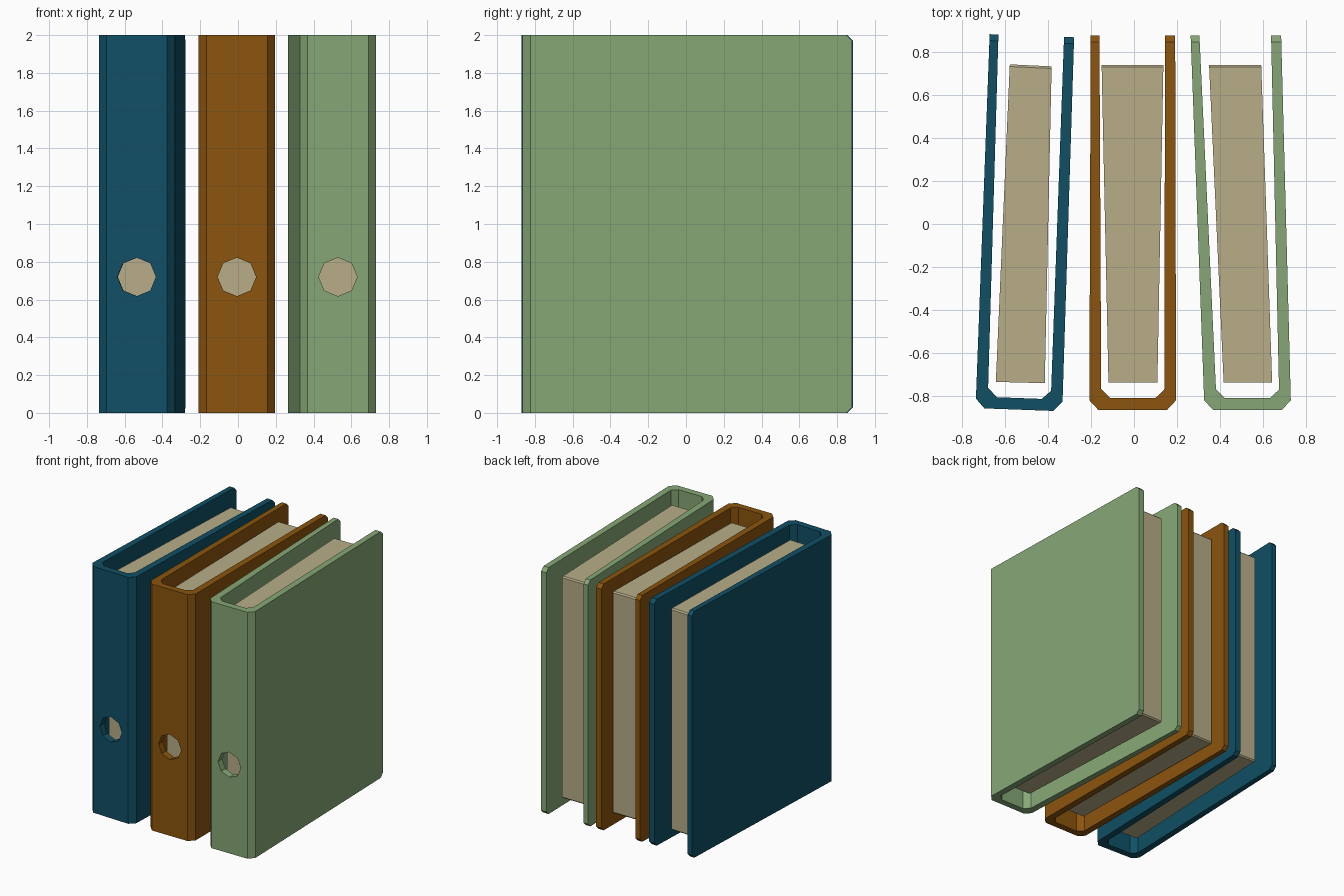
import bpy, bmesh, math
from mathutils import Matrix, Vector

if "Cube" in bpy.data.objects:
    bpy.data.objects.remove(bpy.data.objects["Cube"])


def material(name, rgb):
    m = bpy.data.materials.new(name)
    m.diffuse_color = (*rgb, 1)
    m.use_nodes = True
    m.node_tree.nodes["Principled BSDF"].inputs["Base Color"].default_value = m.diffuse_color
    return m


def prism(name, pts, z0, z1, mat, bevel_pairs, bevel):
    """Extrude an xy outline and chamfer chosen outline edges at both ends."""
    bm = bmesh.new()
    n = len(pts)
    low = [bm.verts.new((x, y, z0)) for x, y in pts]
    top = [bm.verts.new((x, y, z1)) for x, y in pts]
    bm.faces.new(low[::-1])
    bm.faces.new(top)
    for i in range(n):
        j = (i + 1) % n
        bm.faces.new((low[i], low[j], top[j], top[i]))
    edges = [bm.edges.get((ring[a], ring[b])) for ring in (low, top) for a, b in bevel_pairs]
    bmesh.ops.bevel(bm, geom=edges, offset=bevel, segments=1, affect='EDGES')
    bmesh.ops.recalc_face_normals(bm, faces=bm.faces[:])
    me = bpy.data.meshes.new(name)
    bm.to_mesh(me)
    bm.free()
    me.materials.append(mat)
    ob = bpy.data.objects.new(name, me)
    bpy.context.collection.objects.link(ob)
    return ob


def binder(label, rgb, cx, turn, lean_l, lean_r, pages):
    # U-shaped cover: outer outline, then inner outline back again
    tl, tr, tip = -0.2 + lean_l, 0.2 + lean_r, 0.878
    local = [(tl, tip), (-0.202, -0.822), (-0.161, -0.866),
             (0.161, -0.866), (0.202, -0.822), (tr, tip),
             (tr - 0.047, tip), (0.147, -0.772), (0.105, -0.812),
             (-0.105, -0.812), (-0.147, -0.769), (tl + 0.041, tip)]
    place = Matrix.Translation((cx, 0, 0)) @ Matrix.Rotation(turn, 4, 'Z')
    pts = [(place @ Vector((x, y, 0))).to_2d() for x, y in local]
    cover = prism(label + "_cover", pts, 0, 2, material(label, rgb),
                  [(0, 11), (5, 6)], 0.03)

    # octagonal finger hole through the spine
    bpy.ops.mesh.primitive_cylinder_add(vertices=8, radius=0.102, depth=0.2)
    cutter = bpy.context.object
    cutter.hide_render = True
    cutter.data.transform(place @ Matrix.Translation((0, -0.84, 0.72))
                          @ Matrix.Rotation(math.pi / 2, 4, 'X'))
    mod = cover.modifiers.new("finger_hole", 'BOOLEAN')
    mod.operation, mod.solver, mod.object = 'DIFFERENCE', 'EXACT', cutter
    bpy.context.view_layer.objects.active = cover
    bpy.ops.object.modifier_apply(modifier=mod.name)
    bpy.data.objects.remove(cutter)

    # paper block, outline runs back-left, front-left, front-right, back-right
    prism(label + "_pages", pages, 0.1, 1.9, paper, [(0, 3)], 0.01)


paper = material("paper", (0.48, 0.42, 0.25))
binder("blue_binder", (0.005, 0.08, 0.13), -0.505, -0.0365, 0.0, -0.006,
       [(-0.579, 0.744), (-0.644, -0.736), (-0.416, -0.742), (-0.384, 0.735)])
binder("brown_binder", (0.26, 0.09, 0.004), -0.006, 0, 0.004, -0.002,
       [(-0.151, 0.742), (-0.119, -0.74), (0.109, -0.74), (0.137, 0.742)])
binder("green_binder", (0.24, 0.39, 0.18), 0.529, 0, -0.065, -0.043,
       [(0.35, 0.742), (0.418, -0.74), (0.644, -0.74), (0.593, 0.742)])
